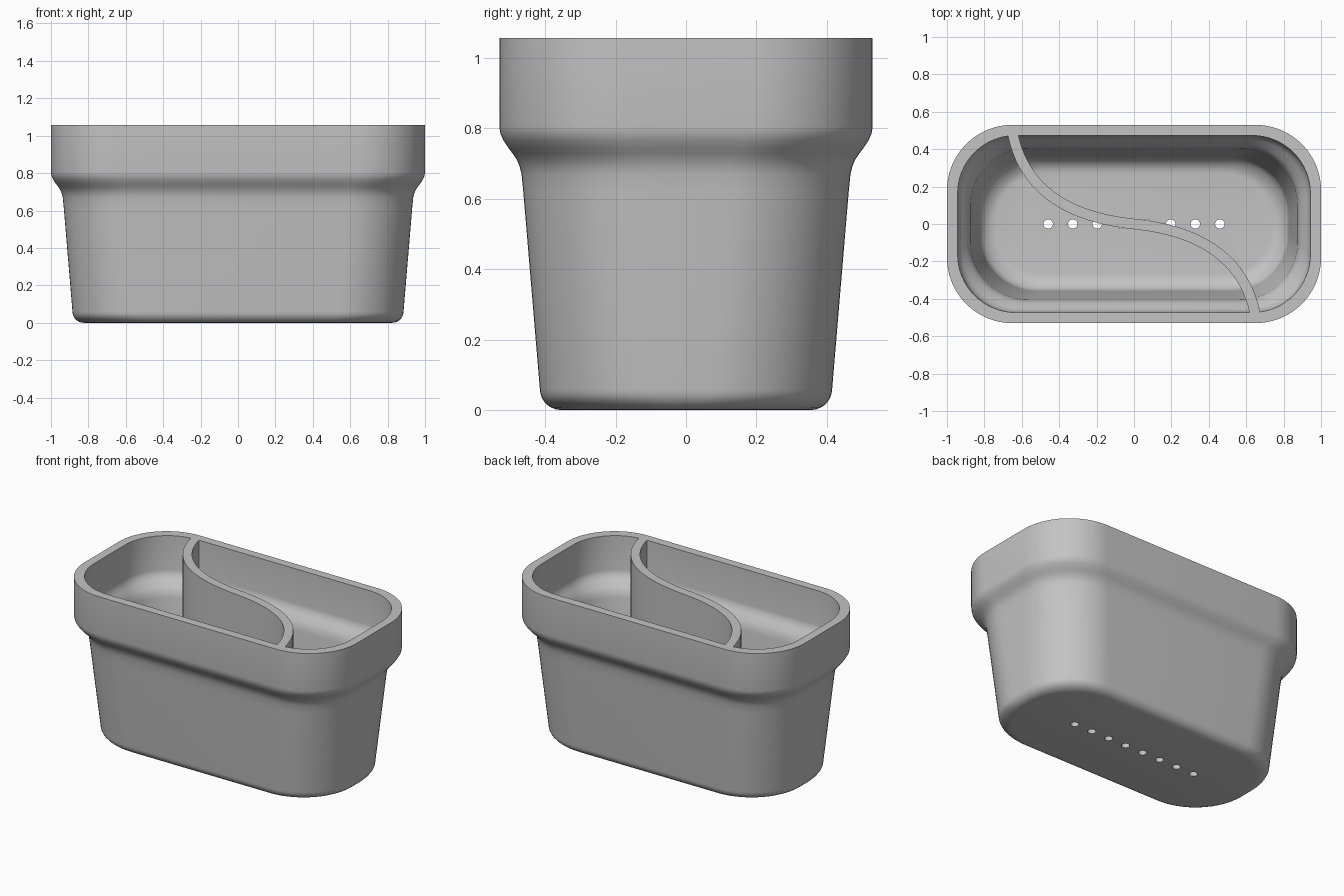
import bpy
import bmesh
import math
from mathutils import Vector
from mathutils.geometry import interpolate_bezier

cube = bpy.data.objects.get("Cube")
if cube:
    bpy.data.objects.remove(cube, do_unlink=True)

HALF_X, HALF_Y, HEIGHT = 1.0, 0.53, 1.056
WALL, FLOOR = 0.057, 0.06

grey = bpy.data.materials.new("matte_grey")
grey.use_nodes = True
grey.diffuse_color = (0.55, 0.55, 0.55, 1)
grey.node_tree.nodes["Principled BSDF"].inputs["Base Color"].default_value = (0.55, 0.55, 0.55, 1)


def make_object(name, bm):
    bmesh.ops.recalc_face_normals(bm, faces=bm.faces)
    mesh = bpy.data.meshes.new(name)
    bm.to_mesh(mesh)
    bm.free()
    mesh.materials.append(grey)
    obj = bpy.data.objects.new(name, mesh)
    bpy.context.collection.objects.link(obj)
    return obj


def rounded_rectangle(inset, radius, steps=16):
    """Outline of the pot, pulled in by inset."""
    radius = min(radius, HALF_Y - inset - 0.01)
    points = []
    for corner, (sx, sy) in enumerate([(1, 1), (-1, 1), (-1, -1), (1, -1)]):
        cx = sx * (HALF_X - inset - radius)
        cy = sy * (HALF_Y - inset - radius)
        for i in range(steps + 1):
            a = math.pi / 2 * (corner + i / steps)
            points.append((cx + radius * math.cos(a), cy + radius * math.sin(a)))
    return points


def loft(name, profile, radius):
    """Closed solid through rounded rectangles; profile holds (inset, z)."""
    bm = bmesh.new()
    rings = [[bm.verts.new((x, y, z)) for x, y in rounded_rectangle(inset, radius)]
             for inset, z in profile]
    for low, high in zip(rings, rings[1:]):
        for i in range(len(low)):
            j = (i + 1) % len(low)
            bm.faces.new((low[i], low[j], high[j], high[i]))
    bm.faces.new(rings[0][::-1])
    bm.faces.new(rings[-1])
    return make_object(name, bm)


def fillet(inset, z, size, steps=7):
    """Quarter-round from the floor up into the wall."""
    return [(inset + size * (1 - math.sin(a)), z + size * (1 - math.cos(a)))
            for a in (math.pi / 2 * i / steps for i in range(steps + 1))]


def cut(target, tool):
    """Subtract tool from target and discard it."""
    mod = target.modifiers.new("cut", "BOOLEAN")
    mod.operation = "DIFFERENCE"
    mod.solver = "EXACT"
    mod.object = tool
    bpy.context.view_layer.update()
    graph = bpy.context.evaluated_depsgraph_get()
    mesh = bpy.data.meshes.new_from_object(target.evaluated_get(graph))
    target.modifiers.clear()
    target.data = mesh
    bpy.data.objects.remove(tool, do_unlink=True)


# Outer body: tapered base, soft shoulder, upright collar
shoulder = [(0.068, 0.62), (0.063, 0.67), (0.058, 0.69), (0.05, 0.71), (0.038, 0.728),
            (0.025, 0.745), (0.012, 0.765), (0.003, 0.785), (0, 0.805)]
planter = loft("planter", fillet(0.115, 0, 0.06) + shoulder + [(0, HEIGHT)], 0.35)

# Hollow inside, following the outer shape
cavity = loft("cavity", fillet(0.115 + WALL, FLOOR, 0.09)
              + [(0.125, 0.69), (0.119, 0.72), (0.105, 0.75), (0.08, 0.78),
                 (0.064, 0.805), (0.06, 0.83), (WALL, HEIGHT), (WALL, 1.2)], 0.31)

# S-shaped divider, kept as solid by removing it from the hollow
half = interpolate_bezier(Vector((0, 0)), Vector((-0.3, 0.03)),
                          Vector((-0.6, 0.15)), Vector((-0.655, 0.52)), 25)
path = half[::-1] + [-p for p in half[1:]]
bm = bmesh.new()
rings = []
for i, p in enumerate(path):
    along = (path[min(i + 1, len(path) - 1)] - path[max(i - 1, 0)]).normalized()
    side = Vector((-along.y, along.x)) * 0.028
    rings.append([bm.verts.new((*(p + side * s), z))
                  for s, z in ((1, -0.1), (-1, -0.1), (-1, 1.3), (1, 1.3))])
for a, b in zip(rings, rings[1:]):
    for k in range(4):
        bm.faces.new((a[k], a[k - 1], b[k - 1], b[k]))
bm.faces.new(rings[0])
bm.faces.new(rings[-1])
cut(cavity, make_object("divider", bm))
cut(planter, cavity)

# Row of drainage holes through the floor
bm = bmesh.new()
for i in range(8):
    made = bmesh.ops.create_cone(bm, cap_ends=True, segments=24,
                                 radius1=0.025, radius2=0.025, depth=0.2)
    bmesh.ops.translate(bm, vec=((i - 3.5) * 0.131, 0, FLOOR - 0.095), verts=made["verts"])
cut(planter, make_object("drain_holes", bm))

bpy.ops.object.select_all(action="DESELECT")
planter.select_set(True)
bpy.context.view_layer.objects.active = planter
bpy.ops.object.shade_smooth_by_angle(angle=math.radians(30))
